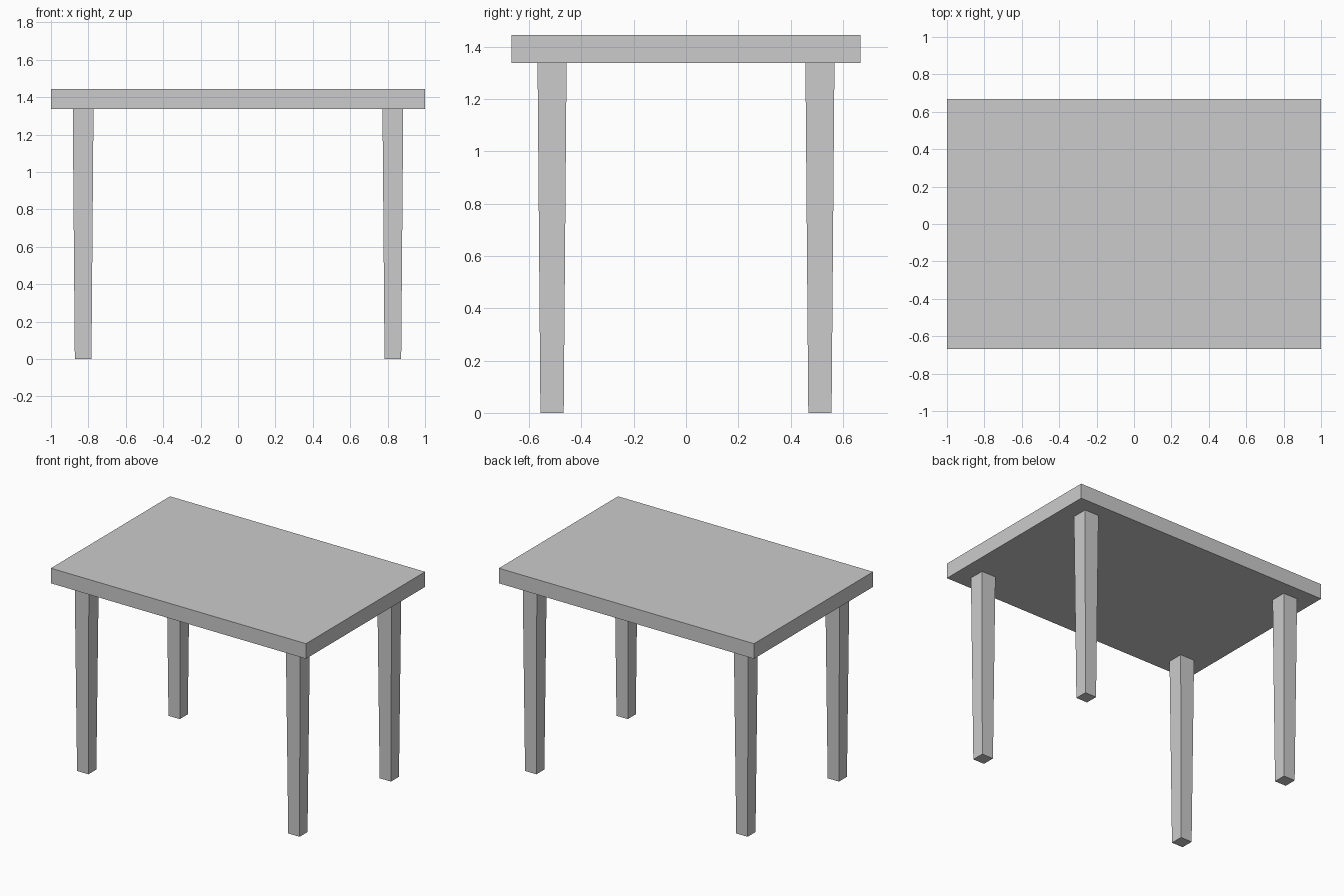
import bpy, bmesh

if "Cube" in bpy.data.objects:
    bpy.data.objects.remove(bpy.data.objects["Cube"])

TOP_Z, UNDER_Z = 1.445, 1.338


def tapered_box(name, x, y, z0, z1, bottom, top):
    """Box from z0 to z1 with (half x, half y) sizes at the bottom and top."""
    bm = bmesh.new()
    bmesh.ops.create_cube(bm, size=2)
    for v in bm.verts:
        hx, hy = top if v.co.z > 0 else bottom
        v.co = (x + v.co.x * hx, y + v.co.y * hy, z1 if v.co.z > 0 else z0)
    mesh = bpy.data.meshes.new(name)
    bm.to_mesh(mesh)
    bm.free()
    obj = bpy.data.objects.new(name, mesh)
    bpy.context.collection.objects.link(obj)
    return obj


# Tabletop slab
tapered_box("tabletop", 0, 0, UNDER_Z, TOP_Z, (1, 0.667), (1, 0.667))

# Four legs, narrowing towards the floor
for y_name, sy in (("front", -1), ("back", 1)):
    for x_name, sx in (("left", -1), ("right", 1)):
        tapered_box(f"{y_name}_{x_name}_leg", sx * 0.828, sy * 0.512,
                    0, UNDER_Z, (0.0445, 0.0445), (0.0555, 0.0555))
